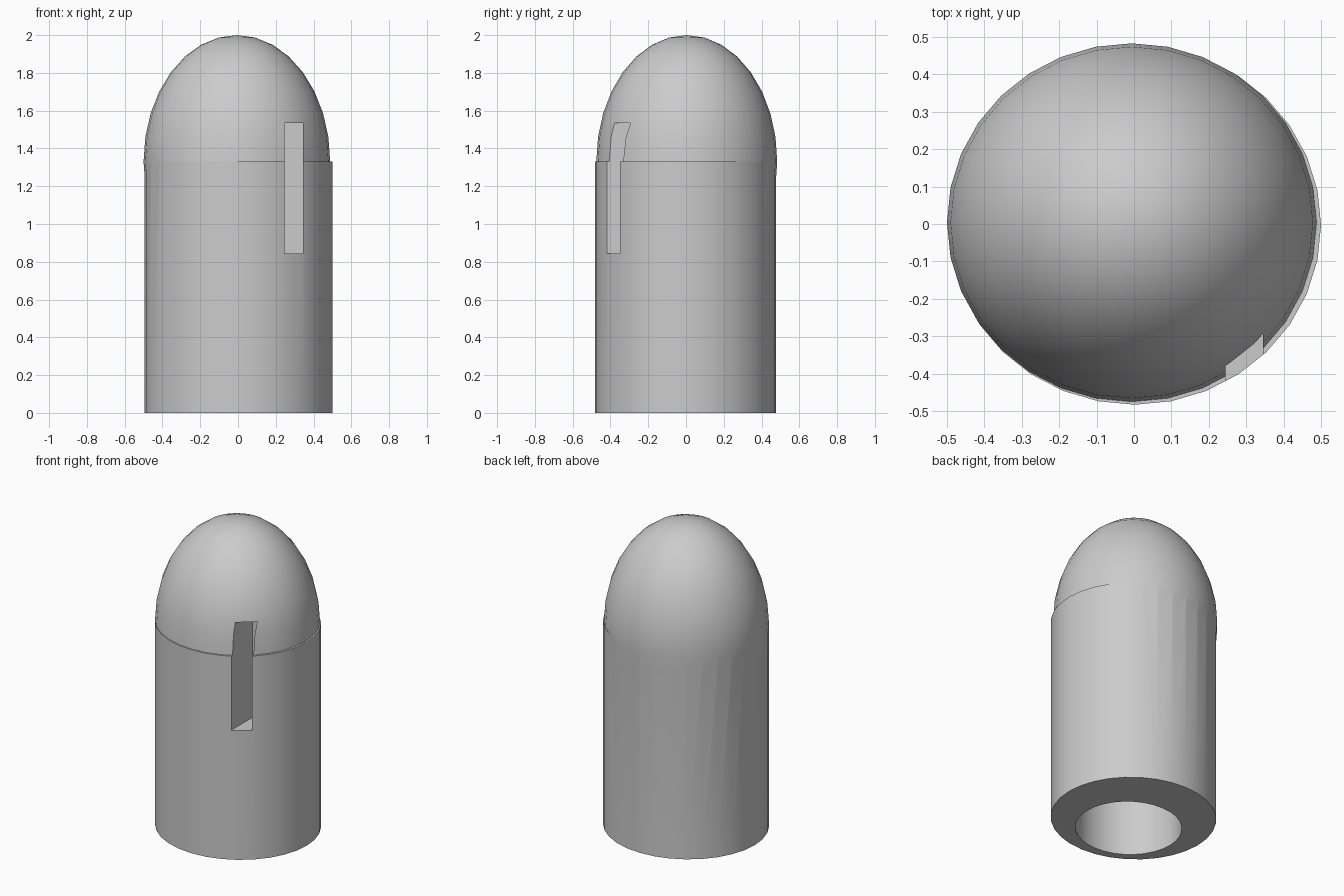
import bpy

if "Cube" in bpy.data.objects:
    bpy.data.objects.remove(bpy.data.objects["Cube"], do_unlink=True)

grey = bpy.data.materials.new("plain_grey")
grey.use_nodes = True
colour = (0.6, 0.6, 0.6, 1)
grey.diffuse_color = colour
grey.node_tree.nodes["Principled BSDF"].inputs["Base Color"].default_value = colour


def finish(name, scale):
    obj = bpy.context.object
    obj.name = name
    obj.scale = scale
    bpy.ops.object.transform_apply(location=False, rotation=False, scale=True)
    obj.data.materials.append(grey)
    return obj


def cylinder(name, x, y, rx, ry, bottom, top):
    bpy.ops.mesh.primitive_cylinder_add(vertices=32, radius=1, depth=1,
                                        location=(x, y, (bottom + top) / 2))
    return finish(name, (rx, ry, top - bottom))


def combine(target, tool, operation):
    mod = target.modifiers.new(operation.lower(), "BOOLEAN")
    mod.operation = operation
    mod.solver = "EXACT"
    mod.object = tool
    bpy.context.view_layer.objects.active = target
    bpy.ops.object.modifier_apply(modifier=mod.name)
    bpy.data.objects.remove(tool, do_unlink=True)


# Round column
body = cylinder("capsule_body", 0.002, -0.003, 0.498, 0.48, 0, 1.33)

# Rounded nose, set slightly off the column axis
bpy.ops.mesh.primitive_uv_sphere_add(segments=32, ring_count=16, radius=1,
                                     location=(-0.006, 0.004, 1.33))
dome = finish("dome", (0.494, 0.479, 0.67))
combine(body, dome, "UNION")

# Off-centre bore in the base
bore = cylinder("bore_cutter", -0.05, -0.11, 0.32, 0.31, -0.2, 0.8)
combine(body, bore, "DIFFERENCE")

# Tall slot across the shoulder
bpy.ops.mesh.primitive_cube_add(size=1, location=(0.295, -0.4, 1.19))
slot = finish("slot_cutter", (0.1, 0.4, 0.69))
combine(body, slot, "DIFFERENCE")

# Smooth skin with crisp cut edges
bpy.ops.object.select_all(action="DESELECT")
body.select_set(True)
bpy.context.view_layer.objects.active = body
bpy.ops.object.shade_smooth_by_angle(angle=0.52)
